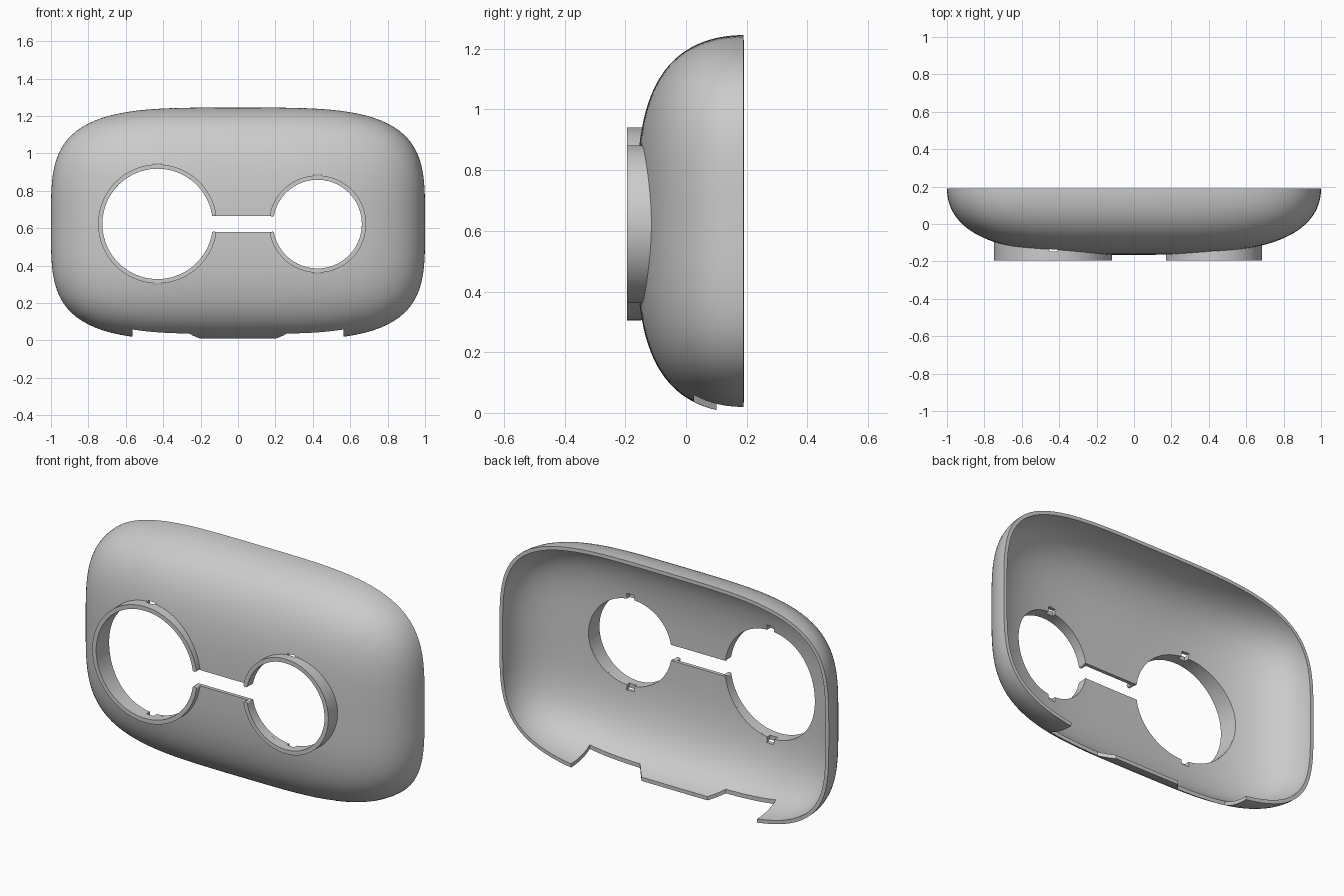
import bpy, bmesh, math

# Remove the default cube only
if "Cube" in bpy.data.objects:
    bpy.data.objects.remove(bpy.data.objects["Cube"])

HALF_H = 0.6225          # half height, also the centre height
BACK, DEPTH = 0.19, 0.355
POWER = 3.8              # squareness of the outline
WALL = 0.02

grey = bpy.data.materials.new("plain grey")
grey.use_nodes = True
grey.diffuse_color = (0.6, 0.6, 0.6, 1)
grey.node_tree.nodes["Principled BSDF"].inputs["Base Color"].default_value = (0.6, 0.6, 0.6, 1)


def dome_y(u, v):
    """Depth of the outer skin at normalised width u and height v."""
    s = abs(u) ** POWER + abs(v) ** POWER
    r2 = min(s ** (2 / POWER), 1)
    return BACK - DEPTH * max(1 - s, 0) ** (1 / 2.1) * (1 - 0.1 * r2 * (1 - r2))


def skin_y(x, z):
    return dome_y(x, (z - HALF_H) / HALF_H)


def make_object(name, bm):
    bmesh.ops.recalc_face_normals(bm, faces=bm.faces)
    mesh = bpy.data.meshes.new(name)
    bm.to_mesh(mesh)
    bm.free()
    mesh.materials.append(grey)
    obj = bpy.data.objects.new(name, mesh)
    bpy.context.collection.objects.link(obj)
    return obj


def prism(name, outline, axis, length):
    """Closed outline of 3D points extruded along an axis vector."""
    bm = bmesh.new()
    face = bm.faces.new([bm.verts.new(p) for p in outline])
    new = bmesh.ops.extrude_face_region(bm, geom=[face])["geom"]
    bmesh.ops.translate(bm, vec=[a * length for a in axis],
                        verts=[g for g in new if isinstance(g, bmesh.types.BMVert)])
    return make_object(name, bm)


def box(name, x0, x1, y0, y1, z0, z1):
    return prism(name, [(x0, y0, z0), (x1, y0, z0), (x1, y0, z1), (x0, y0, z1)], (0, 1, 0), y1 - y0)


def apply_all(obj):
    """Bake the modifiers into the mesh."""
    deps = bpy.context.evaluated_depsgraph_get()
    obj.data = bpy.data.meshes.new_from_object(obj.evaluated_get(deps))
    obj.modifiers.clear()


def cut(obj, cutters):
    for c in cutters:
        mod = obj.modifiers.new("cut", "BOOLEAN")
        mod.operation, mod.solver, mod.object = "DIFFERENCE", "EXACT", c
    apply_all(obj)


def smooth(obj):
    bpy.ops.object.select_all(action="DESELECT")
    obj.select_set(True)
    bpy.context.view_layer.objects.active = obj
    bpy.ops.object.shade_smooth_by_angle(angle=math.radians(35))


# Domed cover skin: concentric rounded-rectangle loops, centre to back rim
AROUND, LOOPS = 160, 44
bm = bmesh.new()
centre = bm.verts.new((0, dome_y(0, 0), HALF_H))
loops = []
for i in range(1, LOOPS + 1):
    t = math.sin(math.pi / 2 * i / LOOPS)
    loop = []
    for k in range(AROUND):
        a = math.tau * k / AROUND
        c, s = math.cos(a), math.sin(a)
        r = t / (abs(c) ** POWER + abs(s) ** POWER) ** (1 / POWER)
        y = BACK if i == LOOPS else dome_y(r * c, r * s)
        loop.append(bm.verts.new((r * c, y, HALF_H * (1 + r * s))))
    loops.append(loop)
for k in range(AROUND):
    n = (k + 1) % AROUND
    bm.faces.new((centre, loops[0][k], loops[0][n]))
    for a, b in zip(loops, loops[1:]):
        bm.faces.new((a[k], b[k], b[n], a[n]))
cover = make_object("front_cover", bm)
# Thicken inwards, whichever way the open skin's normals ended up
outward = cover.data.polygons[0].normal.y < 0
solid = cover.modifiers.new("wall", "SOLIDIFY")
solid.thickness, solid.offset = WALL, (-1 if outward else 1)
apply_all(cover)

# Two lens openings: name, x, z, inner radius, outer radius, side facing the slot
LENSES = [("large", -0.43, 0.623, 0.295, 0.318, 1),
          ("small", 0.425, 0.622, 0.237, 0.26, -1)]
SLOT = 0.043
cutters = [box("slot_cutter", -0.25, 0.3, -0.3, 0.05, HALF_H - SLOT, HALF_H + SLOT)]
recesses = {}
SEG = 96
for name, cx, cz, r_in, r_out, side in LENSES:
    circle = [(cx + r_in * math.cos(math.tau * k / SEG), -0.3,
               cz + r_in * math.sin(math.tau * k / SEG)) for k in range(SEG)]
    cutters.append(prism(name + "_bore_cutter", circle, (0, 1, 0), 0.4))
    recesses[name] = []
    for sign in (1, -1):
        low, high = sorted((cz + sign * (r_in - 0.02), cz + sign * (r_in + 0.028)))
        recesses[name].append(box(name + "_recess_cutter", cx - 0.022, cx + 0.022,
                                  -0.148, -0.05, low, high))

# Bottom opening with a tapered tab left in the middle
half = [(0.565, 0.4), (0.565, 0.027), (0.26, 0.027), (0.2, 0.1)]
plan = half + [(-x, y) for x, y in reversed(half)]
cutters.append(prism("bottom_cutter", [(x, y, -0.2) for x, y in plan], (0, 0, 1), 0.4))
cut(cover, cutters + sum(recesses.values(), []))
smooth(cover)

# Raised lens rims, open at the slot, their backs following the skin
for name, cx, cz, r_in, r_out, side in LENSES:
    gap = math.asin(SLOT / r_out)
    start = gap if side > 0 else math.pi + gap
    bm = bmesh.new()
    rows = []
    for k in range(SEG + 1):
        a = start + (math.tau - 2 * gap) * k / SEG
        row = []
        for r, front in ((r_in, True), (r_out, True), (r_out, False), (r_in, False)):
            x, z = cx + r * math.cos(a), cz + r * math.sin(a)
            row.append(bm.verts.new((x, -0.195 if front else skin_y(x, z) + 0.012, z)))
        rows.append(row)
    for a, b in zip(rows, rows[1:]):
        for j in range(4):
            n = (j + 1) % 4
            bm.faces.new((a[j], a[n], b[n], b[j]))
    bm.faces.new(rows[0])
    bm.faces.new(rows[-1])
    # Round the upright corners of the two open ends
    ends = [e for row in (rows[0], rows[-1]) for e in
            (bm.edges.get((row[0], row[3])), bm.edges.get((row[1], row[2])))]
    bmesh.ops.bevel(bm, geom=ends, offset=0.009, segments=4, profile=0.5, affect="EDGES")
    rim = make_object(name + "_lens_rim", bm)
    cut(rim, recesses[name])
    smooth(rim)

# Remove the helpers
for c in cutters + sum(recesses.values(), []):
    bpy.data.objects.remove(c)
